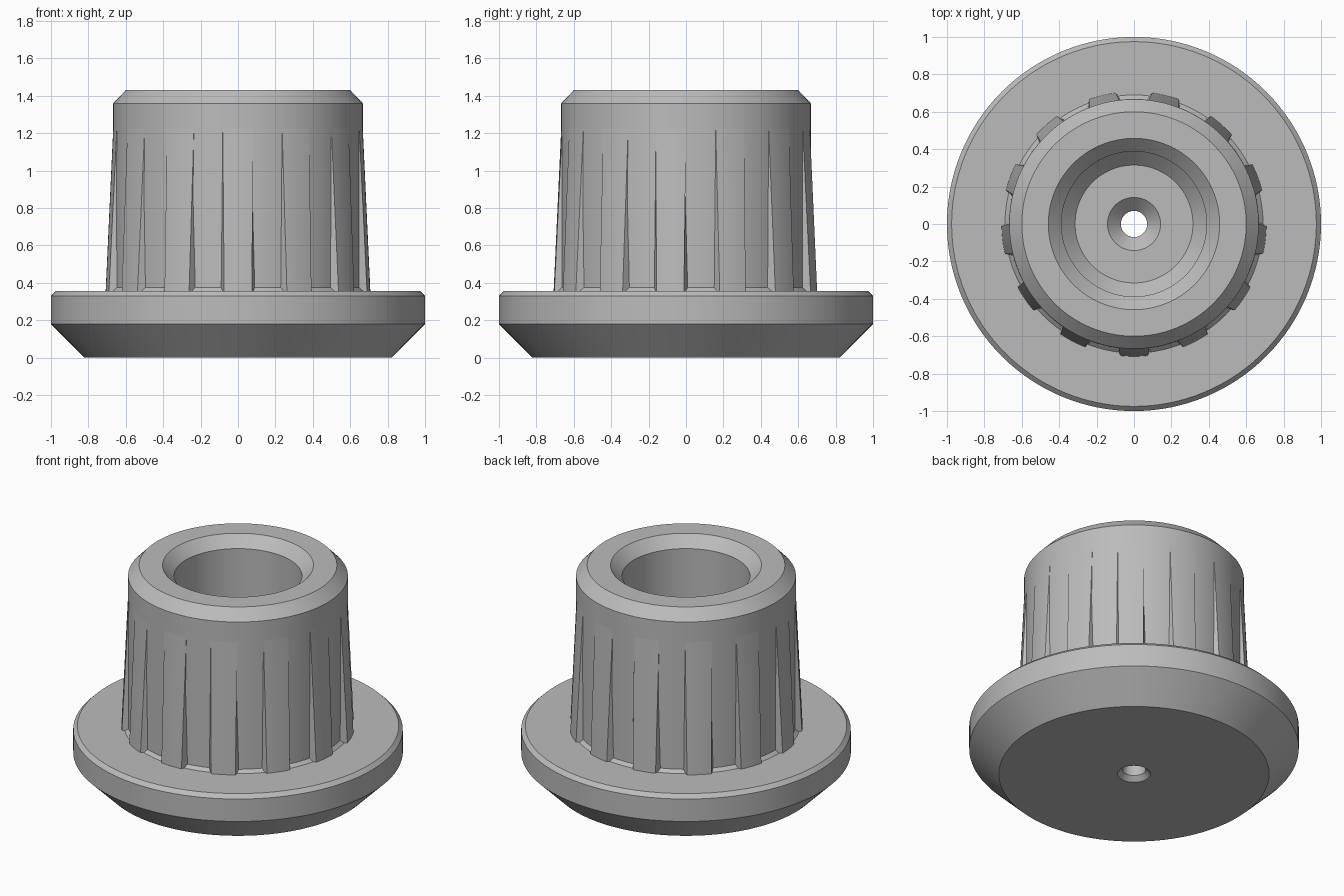
import bpy, bmesh, math

if "Cube" in bpy.data.objects:
    bpy.data.objects.remove(bpy.data.objects["Cube"])

SEGMENTS = 128
RIBS = 13

grey = bpy.data.materials.new("neutral grey")
grey.diffuse_color = (0.5, 0.5, 0.5, 1)
grey.use_nodes = True
grey.node_tree.nodes["Principled BSDF"].inputs["Base Color"].default_value = grey.diffuse_color


def finish(name, bm):
    bmesh.ops.recalc_face_normals(bm, faces=bm.faces)
    mesh = bpy.data.meshes.new(name)
    bm.to_mesh(mesh)
    bm.free()
    mesh.materials.append(grey)
    obj = bpy.data.objects.new(name, mesh)
    bpy.context.collection.objects.link(obj)
    bpy.ops.object.select_all(action='DESELECT')
    obj.select_set(True)
    bpy.context.view_layer.objects.active = obj
    bpy.ops.object.shade_smooth_by_angle(angle=math.radians(20))
    return obj


def bridge(bm, a, b):
    for i in range(len(a)):
        j = (i + 1) % len(a)
        bm.faces.new((a[i], a[j], b[j], b[i]))


def polar(r, angle, z):
    return (r * math.cos(angle), r * math.sin(angle), z)


# Flanged hollow plug: closed (radius, height) profile turned about z
profile = [
    (0.07, 0.03), (0.10, 0.0), (0.82, 0.0), (1.0, 0.18),      # underside
    (1.0, 0.33), (0.975, 0.355), (0.69, 0.355),               # flange
    (0.669, 0.375), (0.667, 1.36), (0.60, 1.43),              # barrel
    (0.458, 1.43), (0.388, 1.36), (0.388, 0.435),             # socket
    (0.315, 0.36), (0.142, 0.36), (0.07, 0.29),               # floor and pilot hole
]
bm = bmesh.new()
rings = [[bm.verts.new(polar(r, math.tau * k / SEGMENTS, z)) for k in range(SEGMENTS)]
         for r, z in profile]
for i in range(len(rings)):
    bridge(bm, rings[i], rings[(i + 1) % len(rings)])
finish("flanged_plug", bm)


# Tapered grip ribs that fade into the barrel towards the top
def rib_section(bm, centre, z, r_in, half_in, r_out, half_out, steps=6):
    ts = [2 * k / steps - 1 for k in range(steps + 1)]
    pts = [polar(r_out, centre + math.radians(half_out) * t, z) for t in ts]
    pts += [polar(r_in, centre + math.radians(half_in) * t, z) for t in reversed(ts)]
    return [bm.verts.new(p) for p in pts]


bm = bmesh.new()
for n in range(RIBS):
    c = -math.pi / 2 + math.tau * n / RIBS
    low = rib_section(bm, c, 0.35, 0.64, 9.2, 0.708, 6.0)
    high = rib_section(bm, c, 1.23, 0.64, 7.0, 0.667, 7.0)
    bridge(bm, low, high)
    bm.faces.new(low)
    bm.faces.new(high)
finish("grip_ribs", bm)
